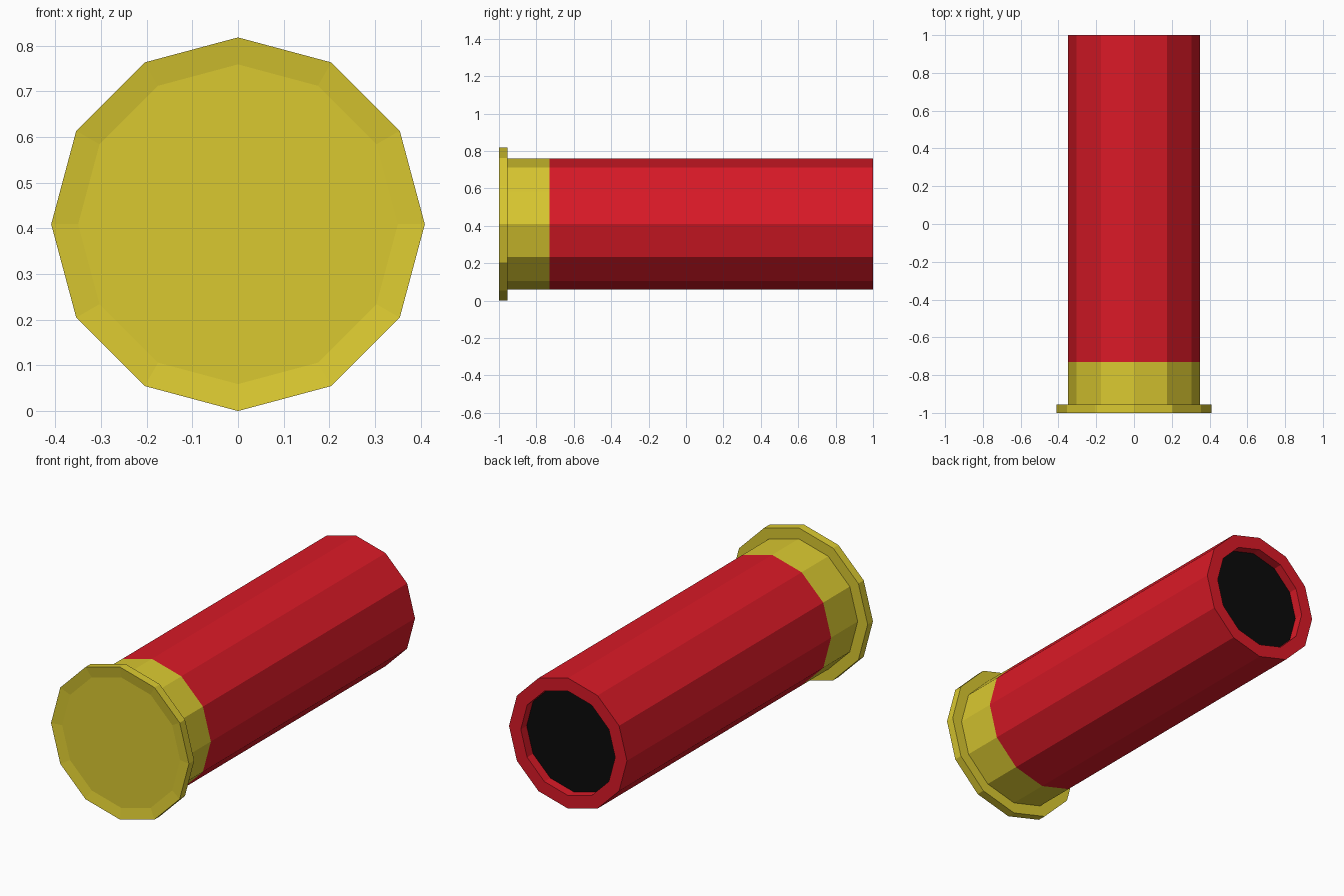
import bpy, bmesh, math

if "Cube" in bpy.data.objects:
    bpy.data.objects.remove(bpy.data.objects["Cube"])

SIDES = 12
CENTRE_Z = 0.409


def material(name, color):
    m = bpy.data.materials.new(name)
    m.diffuse_color = (*color, 1)
    m.use_nodes = True
    m.node_tree.nodes["Principled BSDF"].inputs["Base Color"].default_value = m.diffuse_color
    return m


def lathe(name, profile, mat, cap_start=False, cap_end=False):
    """Turn (radius, y) points around the y axis; caps face outwards."""
    bm = bmesh.new()
    rings = []
    for r, y in profile:
        angles = [2 * math.pi * k / SIDES for k in range(SIDES)]
        rings.append([bm.verts.new((r * math.cos(a), y, CENTRE_Z + r * math.sin(a)))
                      for a in angles])
    for a, b in zip(rings, rings[1:]):
        for k in range(SIDES):
            n = (k + 1) % SIDES
            bm.faces.new((a[k], b[k], b[n], a[n]))
    if cap_start:
        bm.faces.new(rings[0])
    if cap_end:
        bm.faces.new(rings[-1][::-1])
    mesh = bpy.data.meshes.new(name)
    bm.to_mesh(mesh)
    bm.free()
    mesh.materials.append(mat)
    obj = bpy.data.objects.new(name, mesh)
    bpy.context.collection.objects.link(obj)
    return obj


brass = material("brass", (0.70, 0.58, 0.03))
red = material("red_plastic", (0.70, 0.01, 0.02))
black = material("black", (0.003, 0.003, 0.003))

# Brass head: slightly dished end, protruding rim, short collar
lathe("brass_head", [(0.35, -0.99), (0.409, -1.0), (0.409, -0.955),
                     (0.35, -0.955), (0.35, -0.73)], brass, cap_start=True)

# Red tube with a thick lip and shallow inner wall
lathe("red_tube", [(0.35, -0.73), (0.35, 1.0), (0.28, 1.0), (0.28, 0.95)], red)

# Black plug closing the mouth
lathe("mouth_plug", [(0.28, 0.95)], black, cap_end=True)
